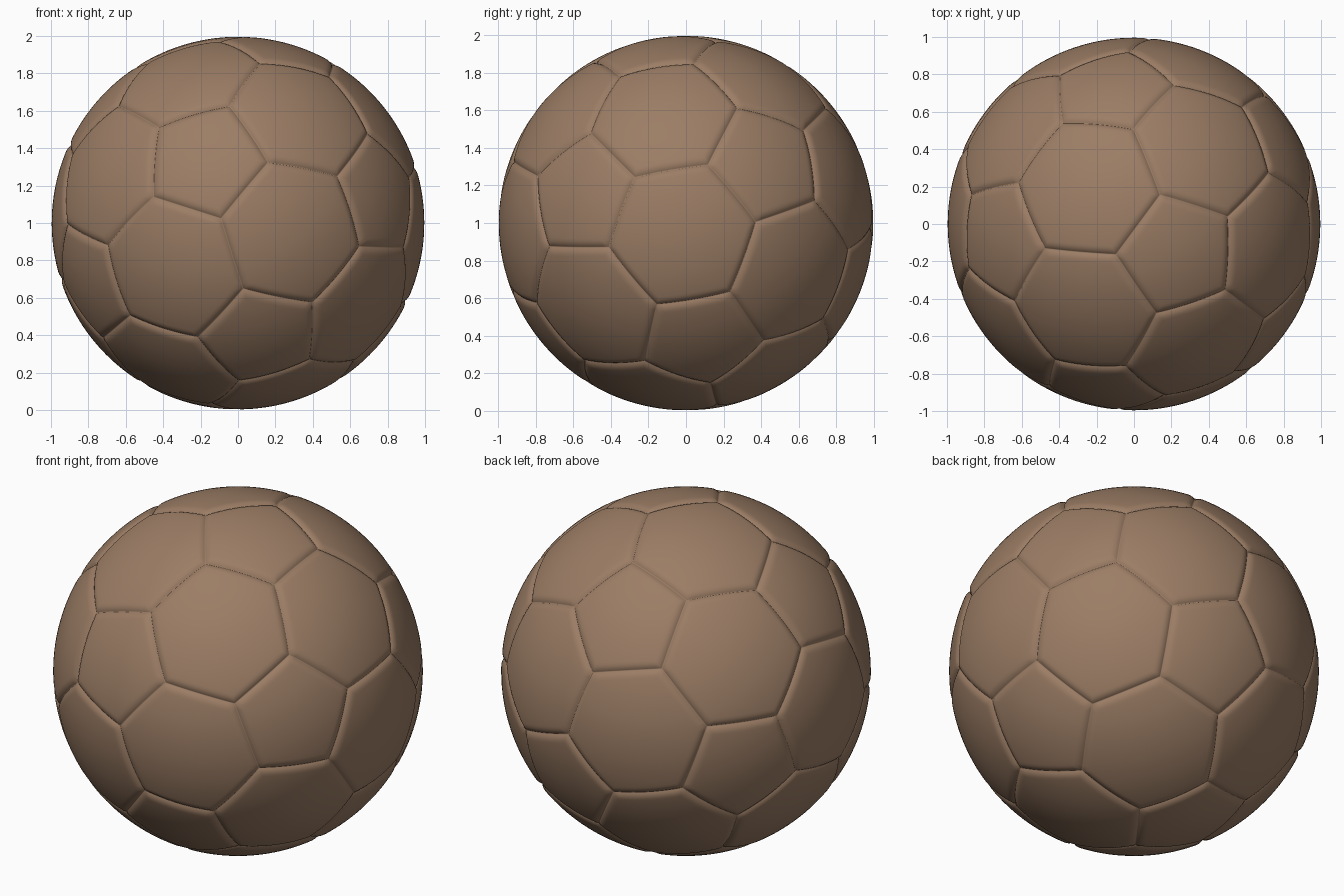
import bpy, bmesh, math
from mathutils import Vector, Matrix

if "Cube" in bpy.data.objects:
    bpy.data.objects.remove(bpy.data.objects["Cube"])

RADIUS = 0.996      # panel surface
DEPTH = 0.016       # seam groove depth
WIDTH = 0.05        # half width of the groove
SEG = 14            # divisions along each panel edge

# Ball orientation: directions of two neighbouring five-sided panels
up = Vector((0.249, -0.172, 0.953)).normalized()
front = Vector((-0.19, -0.922, 0.337)).normalized()
side = (front - up * front.dot(up)).normalized()
frame = Matrix((side, up.cross(side), up)).transposed()

# Icosahedron corners = centres of the five-sided panels
h = 1 / math.sqrt(5)
corners = [Vector((0, 0, 1)), Vector((0, 0, -1))]
for k in range(5):
    for z, a in ((h, 72 * k), (-h, 72 * k + 36)):
        a = math.radians(a)
        corners.append(Vector((2 * h * math.cos(a), 2 * h * math.sin(a), z)))
corners = [frame @ c for c in corners]


def near(c):
    return [d for d in corners if 0.3 < c.dot(d) < 0.6]


def ordered(points, axis):
    """Sort points counter-clockwise around an axis."""
    u = (points[0] - axis * points[0].dot(axis)).normalized()
    v = axis.cross(u)
    return sorted(points, key=lambda p: math.atan2(p.dot(v), p.dot(u)))


def cut(c, d):
    return c.lerp(d, 1 / 3).normalized()


# Outlines of 12 five-sided and 20 six-sided panels
panels = [(c, ordered([cut(c, d) for d in near(c)], c)) for c in corners]
for i, a in enumerate(corners):
    for j in range(i + 1, 12):
        for k in range(j + 1, 12):
            b, c = corners[j], corners[k]
            if min(a.dot(b), b.dot(c), a.dot(c)) > 0.3:
                pts = [cut(p, q) for p, q in ((a, b), (b, a), (b, c), (c, b), (c, a), (a, c))]
                axis = (a + b + c).normalized()
                panels.append((axis, ordered(pts, axis)))

# Distances from the seam of the rings that make up each panel
GROOVE = [0, 0.004, 0.009, 0.015, 0.022, 0.03, 0.039, 0.05]
bm = bmesh.new()
for axis, outline in panels:
    n = len(outline)
    centre = sum(outline, Vector()) / n
    apothem = ((outline[0] + outline[1]) / 2 - centre).length
    dists = GROOVE + [WIDTH + (apothem - WIDTH) * i / 9 for i in range(1, 9)]
    rim = [outline[i].lerp(outline[(i + 1) % n], s / SEG) for i in range(n) for s in range(SEG)]
    rings = []
    for d in dists:
        drop = DEPTH * max(0, 1 - d / WIDTH) ** 2.5
        rings.append([bm.verts.new(centre.lerp(p, 1 - d / apothem).normalized() * (RADIUS - drop))
                      for p in rim])
    m = len(rim)
    for outer, inner in zip(rings, rings[1:]):
        for i in range(m):
            j = (i + 1) % m
            bm.faces.new((outer[i], outer[j], inner[j], inner[i]))
    hub = bm.verts.new(axis * RADIUS)
    for i in range(m):
        bm.faces.new((rings[-1][i], rings[-1][(i + 1) % m], hub))

# Join the panels along the seams
bmesh.ops.remove_doubles(bm, verts=bm.verts[:], dist=0.0005)
bmesh.ops.translate(bm, verts=bm.verts[:], vec=(0, 0, 1))
for f in bm.faces:
    f.smooth = True

mesh = bpy.data.meshes.new("ball")
bm.to_mesh(mesh)
bm.free()
leather = bpy.data.materials.new("brown leather")
leather.diffuse_color = (0.33, 0.205, 0.13, 1)
leather.use_nodes = True
leather.node_tree.nodes["Principled BSDF"].inputs["Base Color"].default_value = leather.diffuse_color
mesh.materials.append(leather)
ball = bpy.data.objects.new("ball", mesh)
bpy.context.collection.objects.link(ball)
